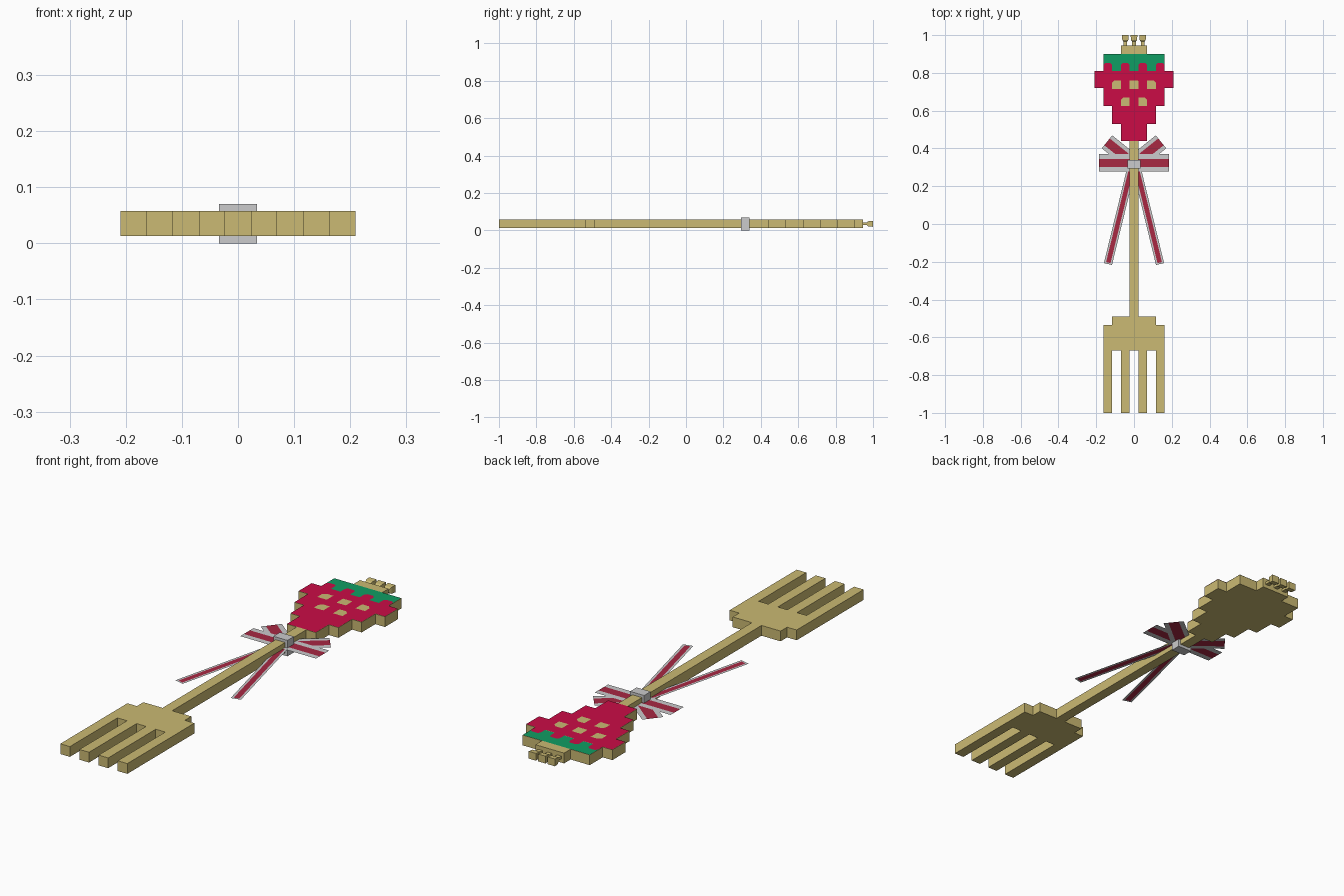
import bpy, bmesh, math
from mathutils import Vector

if "Cube" in bpy.data.objects:
    bpy.data.objects.remove(bpy.data.objects["Cube"])


def srgb(r, g, b):
    f = lambda c: c / 12.92 if c <= 0.04045 else ((c + 0.055) / 1.055) ** 2.4
    return tuple(f(c / 255) for c in (r, g, b)) + (1.0,)


def material(name, rgb):
    m = bpy.data.materials.new(name)
    m.diffuse_color = srgb(*rgb)
    m.use_nodes = True
    m.node_tree.nodes["Principled BSDF"].inputs["Base Color"].default_value = m.diffuse_color
    return m


GOLD = material("gold", (203, 186, 115))
RED = material("berry red", (203, 12, 70))
GREEN = material("leaf green", (16, 157, 99))
WHITE = material("ribbon white", (203, 203, 204))
CRIMSON = material("ribbon crimson", (168, 40, 66))

Z0, Z1 = 0.013, 0.058           # underside and top of the flat body
ZM = (Z0 + Z1) / 2
CELL = 0.0465                   # step width of the blocky outlines


def finish(name, bm, *mats):
    me = bpy.data.meshes.new(name)
    bm.to_mesh(me)
    bm.free()
    for m in mats:
        me.materials.append(m)
    ob = bpy.data.objects.new(name, me)
    bpy.context.collection.objects.link(ob)
    return ob


def add_poly(bm, pts, z, depth=0.0):
    """Flat polygon facing up, or a prism when depth is given."""
    f = bm.faces.new([bm.verts.new((x, y, z)) for x, y in pts])
    f.normal_update()
    if f.normal.z < 0:
        f.normal_flip()
    if depth:
        r = bmesh.ops.extrude_face_region(bm, geom=[f], use_keep_orig=True)
        vs = [v for v in r["geom"] if isinstance(v, bmesh.types.BMVert)]
        bmesh.ops.translate(bm, vec=(0, 0, depth), verts=vs)
        bmesh.ops.recalc_face_normals(bm, faces=bm.faces)


def shape(name, polys, z, mat, depth=0.0):
    bm = bmesh.new()
    for p in polys:
        add_poly(bm, p, z, depth)
    return finish(name, bm, mat)


def mirrored(right):
    return right + [(-x, y) for x, y in reversed(right)]


def steps(levels):
    """Right-hand outline from (half width, y start, y end) steps."""
    return [p for w, a, b in levels for p in ((w, a), (w, b))]


def rect(x0, x1, y0, y1):
    return [(x0, y0), (x1, y0), (x1, y1), (x0, y1)]


# Fork end with four tines
tines = [(0.5 * CELL, -0.67), (0.5 * CELL, -1.0), (1.5 * CELL, -1.0), (1.5 * CELL, -0.67),
         (2.5 * CELL, -0.67), (2.5 * CELL, -1.0), (3.5 * CELL, -1.0), (3.5 * CELL, -0.535),
         (2.5 * CELL, -0.535), (2.5 * CELL, -0.49)]
shape("fork_head", [mirrored(tines)], Z0, GOLD, Z1 - Z0)

# Handle
shape("handle", [rect(-CELL / 2, CELL / 2, -0.49, 0.44)], Z0, GOLD, Z1 - Z0)

# Stepped berry slab
berry = [(1.5 * CELL, 0.44, 0.53), (2.5 * CELL, 0.53, 0.625),
         (3.5 * CELL, 0.625, 0.72), (4.5 * CELL, 0.72, 0.81)]
top = [(3.5 * CELL, 0.81, 0.90), (1.5 * CELL, 0.90, 0.945)]
shape("berry_slab", [mirrored(steps(berry + top))], Z0, GOLD, Z1 - Z0)

# Painted leaf band, berry face with notched upper edge, and seeds
shape("leaf_band", [rect(-3.5 * CELL, 3.5 * CELL, 0.81, 0.90)], Z1 + 0.0006, GREEN)
edge = steps(berry)
for k in (3, 1):
    a, b = (k + 0.5) * CELL, (k - 0.5) * CELL
    edge += [(a, 0.81), (a, 0.842), (a - 0.009, 0.852), (b + 0.009, 0.852), (b, 0.842), (b, 0.81)]
shape("berry_face", [mirrored(edge)], Z1 + 0.0012, RED)

seeds = []
for x, y in ((-2, 0.738), (0, 0.738), (2, 0.738), (-1, 0.648), (1, 0.648)):
    s = -1 if x < 0 else 1
    cut = 0.014 if x else 0.004
    h = 0.023
    seeds.append([(x * CELL + s * dx, y + dy) for dx, dy in
                  ((-h, -h), (h, -h), (h, h - cut), (h - cut, h), (-h, h))])
shape("seeds", seeds, Z1 + 0.0018, GOLD)

# Three small flared prongs at the tip: neck widening into a cap
bm = bmesh.new()
for i in (-1, 0, 1):
    rings = []
    for y, wx, wz in ((0.945, 0.010, 0.006), (0.965, 0.010, 0.006),
                      (0.975, 0.016, 0.014), (1.0, 0.018, 0.016)):
        rings.append([bm.verts.new((i * 0.046 + sx * wx, y, ZM + sz * wz))
                      for sx, sz in ((-1, -1), (1, -1), (1, 1), (-1, 1))])
    for a, b in zip(rings, rings[1:]):
        for j in range(4):
            bm.faces.new((a[j], a[(j + 1) % 4], b[(j + 1) % 4], b[j]))
    bm.faces.new(rings[0])
    bm.faces.new(rings[-1])
bmesh.ops.recalc_face_normals(bm, faces=bm.faces)
finish("tip_prongs", bm, GOLD)


# Flat ribbons: crimson centre stripe between white borders
def ribbon(name, start, end, width, stripe, z, cap=0.0):
    s, e = Vector(start), Vector(end)
    d = (e - s).normalized()
    n = Vector((-d.y, d.x))
    ts = [0, (e - s).length - cap, (e - s).length] if cap else [0, (e - s).length]
    offs = (-width / 2, -stripe / 2, stripe / 2, width / 2)
    bm = bmesh.new()
    grid = [[bm.verts.new((*(s + d * t + n * o), z)) for o in offs] for t in ts]
    for i in range(len(ts) - 1):
        for j in range(3):
            f = bm.faces.new((grid[i][j], grid[i + 1][j], grid[i + 1][j + 1], grid[i][j + 1]))
            f.material_index = 1 if (i == 0 and j == 1) else 0
    return finish(name, bm, WHITE, CRIMSON)


for side, s in (("left", -1), ("right", 1)):
    ribbon(side + "_bow_wing", (0, 0.324), (s * 0.184, 0.324), 0.092, 0.042, ZM + 0.001)
    ribbon(side + "_bow_loop", (0, 0.32), (s * 0.143, 0.435), 0.088, 0.046, ZM)
    ribbon(side + "_ribbon_tail", (s * 0.008, 0.32), (s * 0.138, -0.212), 0.044, 0.024,
           ZM - 0.001, cap=0.008)

# Knot wrapped around the handle
shape("knot", [rect(-0.034, 0.034, 0.294, 0.339)], 0.0, WHITE, 0.07)
